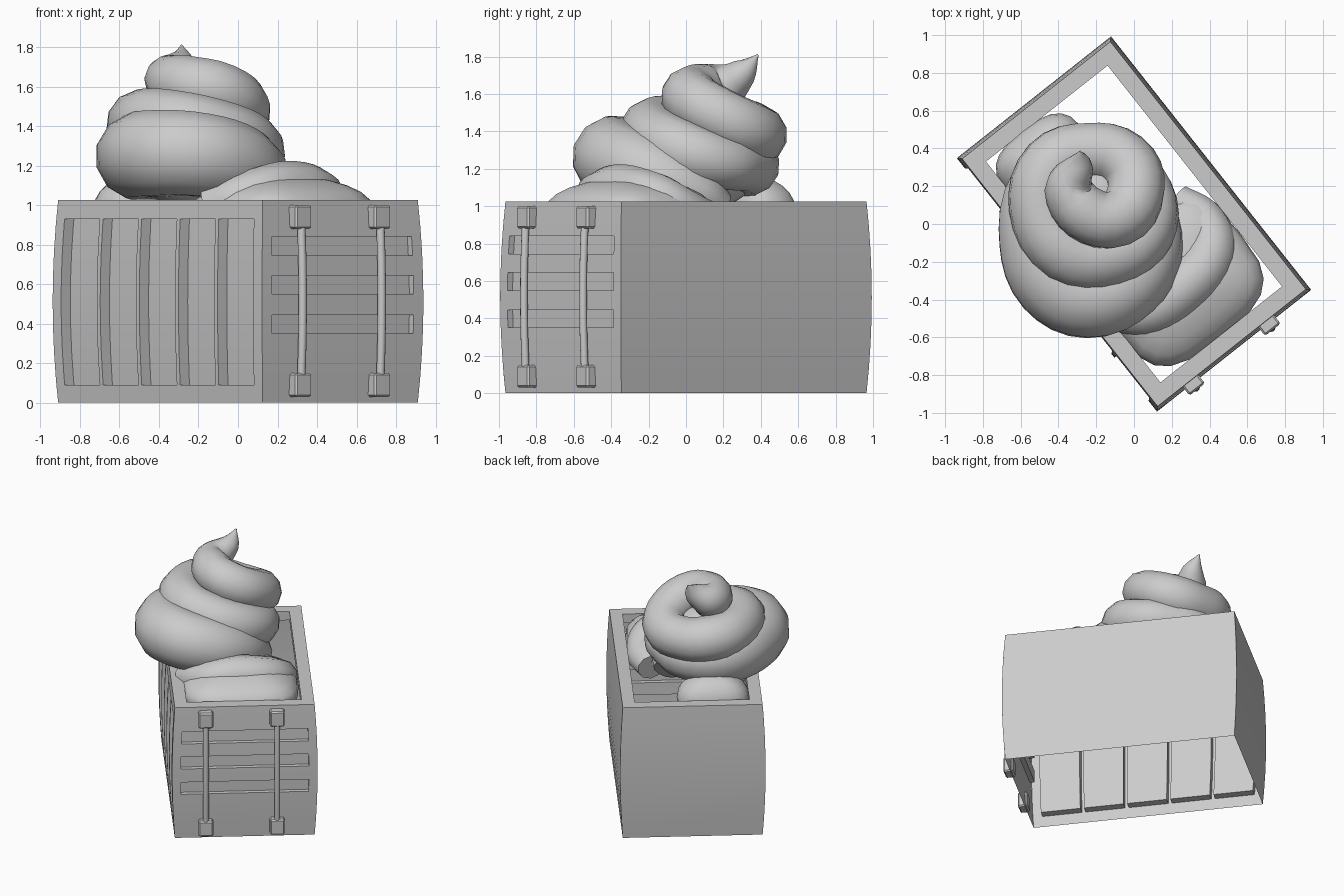
import bpy, bmesh, math
from mathutils import Vector, Matrix

if "Cube" in bpy.data.objects:
    bpy.data.objects.remove(bpy.data.objects["Cube"])

H = 1.025                      # box height
HX, HY = 0.50, 0.835           # half width and half length at the ends
ROT = Matrix.Rotation(math.radians(38.3), 4, 'Z')


def bulge(z):
    return 0.02 * (1 - (2 * z / H - 1) ** 2)


def finish(name, bm, local=True, angle=35, merge=True):
    if merge:
        bmesh.ops.remove_doubles(bm, verts=bm.verts, dist=1e-5)
    bmesh.ops.recalc_face_normals(bm, faces=bm.faces)
    me = bpy.data.meshes.new(name)
    bm.to_mesh(me)
    bm.free()
    if local:
        me.transform(ROT)
    ob = bpy.data.objects.new(name, me)
    bpy.context.collection.objects.link(ob)
    bpy.ops.object.select_all(action='DESELECT')
    ob.select_set(True)
    bpy.context.view_layer.objects.active = ob
    bpy.ops.object.shade_smooth_by_angle(angle=math.radians(angle))
    return ob


def wall(bm, side, half, out, cuts=(), depth=0.0):
    """Bowed sheet wall; each cut (a0, a1, z0, z1) is pressed inward by depth."""
    side, normal = Vector(side), Vector(out).normalized()
    A = sorted({-half, half} | {c[k] for c in cuts for k in (0, 1)})
    Z = sorted({round(H * k / 8, 4) for k in range(9)} | {c[k] for c in cuts for k in (2, 3)})

    def pt(a, z, d):
        b = bulge(z)
        return side * (a * (half + b) / half) + normal * (Vector(out).length + b - d) + Vector((0, 0, z))

    def dep(i, j):
        if not (0 <= i < len(A) - 1 and 0 <= j < len(Z) - 1):
            return 0.0
        a, z = (A[i] + A[i + 1]) / 2, (Z[j] + Z[j + 1]) / 2
        return depth if any(c[0] < a < c[1] and c[2] < z < c[3] for c in cuts) else 0.0

    def quad(*ps):
        bm.faces.new([bm.verts.new(p) for p in ps])

    for i in range(len(A) - 1):
        for j in range(len(Z) - 1):
            d, a0, a1, z0, z1 = dep(i, j), A[i], A[i + 1], Z[j], Z[j + 1]
            quad(pt(a0, z0, d), pt(a1, z0, d), pt(a1, z1, d), pt(a0, z1, d))
            e = dep(i + 1, j)
            if e != d:
                quad(pt(a1, z0, d), pt(a1, z0, e), pt(a1, z1, e), pt(a1, z1, d))
            e = dep(i - 1, j)
            if e != d and d:
                quad(pt(a0, z0, d), pt(a0, z0, e), pt(a0, z1, e), pt(a0, z1, d))
            for jj, z in ((j + 1, z1), (j - 1, z0)):
                e = dep(i, jj)
                if e != d and d:
                    quad(pt(a0, z, d), pt(a1, z, d), pt(a1, z, e), pt(a0, z, e))


# box walls: ribbed side, slatted door end, two plain sides
bm = bmesh.new()
ribs = [(-HY + 0.07 + 0.312 * i, -HY + 0.355 + 0.312 * i, 0.09, 0.93) for i in range(5)]
slats = [(-0.44, 0.44, z, z + 0.095) for z in (0.35, 0.55, 0.745)]
wall(bm, (0, 1, 0), HY, (-HX, 0, 0), ribs, 0.06)
wall(bm, (1, 0, 0), HX, (0, -HY, 0), slats, 0.035)
wall(bm, (0, 1, 0), HY, (HX, 0, 0))
wall(bm, (1, 0, 0), HX, (0, HY, 0))
# inward rim with a short lip
loops = [[Vector((sx * x, sy * y, z)) for sx, sy in ((-1, -1), (1, -1), (1, 1), (-1, 1))]
         for x, y, z in ((HX, HY, H), (HX - 0.09, HY - 0.09, H), (HX - 0.09, HY - 0.09, H - 0.07))]
for a, b in zip(loops, loops[1:]):
    for k in range(4):
        m = (k + 1) % 4
        bm.faces.new([bm.verts.new(p) for p in (a[k], a[m], b[m], b[k])])
finish("box_shell", bm, angle=25)


def tube(name, pts, res=3, local=False, steps=5):
    """Tapered tube through (x, y, z, radius) points."""
    cu = bpy.data.curves.new(name, 'CURVE')
    cu.dimensions = '3D'
    cu.bevel_depth, cu.bevel_resolution = 1.0, res
    cu.resolution_u, cu.use_fill_caps = steps, True
    sp = cu.splines.new('BEZIER')
    sp.bezier_points.add(len(pts) - 1)
    for bp, p in zip(sp.bezier_points, pts):
        bp.co, bp.radius = p[:3], p[3]
        bp.handle_left_type = bp.handle_right_type = 'AUTO'
    tmp = bpy.data.objects.new(name + "_path", cu)
    bpy.context.collection.objects.link(tmp)
    bpy.context.view_layer.update()
    bm = bmesh.new()
    bm.from_mesh(tmp.evaluated_get(bpy.context.evaluated_depsgraph_get()).to_mesh())
    bpy.data.objects.remove(tmp)
    return finish(name, bm, local, 50)


# door rods and their end blocks
for n, x in enumerate((-0.28, 0.23)):
    tube(f"door_rod_{n}", [(x, -HY - bulge(z) - 0.028, z, 0.021) for z in (0.1, 0.3, 0.51, 0.72, 0.93)],
         local=True, steps=2)
    for m, z in enumerate((0.09, 0.94)):
        bm = bmesh.new()
        bmesh.ops.create_cube(bm, size=1, matrix=Matrix.Translation((x, -HY - 0.025, z))
                              @ Matrix.Diagonal((0.105, 0.07, 0.12, 1)))
        bmesh.ops.bevel(bm, geom=bm.edges[:], offset=0.01, segments=1, affect='EDGES')
        finish(f"rod_block_{n}_{m}", bm, angle=20)


def dome(name, c, r, power=1.0, cut=-0.3, local=True):
    """Rounded mound; power below 1 squares off the footprint."""
    bm = bmesh.new()
    bmesh.ops.create_uvsphere(bm, u_segments=20, v_segments=12, radius=1)
    for v in bm.verts:
        h = math.hypot(v.co.x, v.co.y)
        if h > 1e-4:
            for k in (0, 1):
                v.co[k] = h * math.copysign(abs(v.co[k] / h) ** power, v.co[k])
    low = [v for v in bm.verts if v.co.z < cut]
    bmesh.ops.delete(bm, geom=low, context='VERTS')
    for v in bm.verts:
        v.co = Vector([c[k] + v.co[k] * r[k] for k in range(3)])
    finish(name, bm, local, 60)


# cream filling inside the box
dome("front_mound", (-0.01, -0.38, 0.98), (0.42, 0.375, 0.17), 0.6)
dome("back_mound", (-0.16, 0.58, 0.98), (0.26, 0.175, 0.18), 0.75)
dome("swirl_core", (-0.23, 0.08, 1.25), (0.30, 0.32, 0.28), cut=-2, local=False)

# folded ribbon of cream lying on the front mound
tube("front_fold", [(-0.15, -0.42, 0.98, 0.12), (0.06, -0.46, 1.04, 0.14), (0.24, -0.35, 1.08, 0.145),
                    (0.40, -0.16, 1.04, 0.14), (0.38, 0.0, 0.97, 0.12), (0.22, 0.12, 0.93, 0.10)])

# one spiralling coil from the tip down to the rim
tube("cream_swirl", [
    (-0.285, 0.385, 1.81, 0.004), (-0.29, 0.31, 1.72, 0.075), (-0.34, 0.19, 1.635, 0.135),
    (-0.26, 0.06, 1.61, 0.15), (-0.09, 0.03, 1.57, 0.155), (0.01, 0.18, 1.48, 0.155),
    (-0.06, 0.34, 1.40, 0.16), (-0.24, 0.38, 1.38, 0.16), (-0.43, 0.31, 1.40, 0.17),
    (-0.49, 0.09, 1.41, 0.175), (-0.36, -0.14, 1.41, 0.18), (-0.13, -0.17, 1.37, 0.175),
    (0.05, -0.03, 1.30, 0.17), (0.06, 0.17, 1.24, 0.15), (-0.08, 0.30, 1.22, 0.14),
    (-0.28, 0.33, 1.22, 0.17), (-0.46, 0.18, 1.23, 0.21), (-0.50, -0.09, 1.25, 0.22),
    (-0.42, -0.30, 1.26, 0.225), (-0.24, -0.39, 1.26, 0.22), (-0.04, -0.31, 1.22, 0.21),
    (0.07, -0.14, 1.15, 0.19), (0.08, 0.06, 1.06, 0.15), (0.04, 0.18, 0.98, 0.10)], res=4, steps=4)
